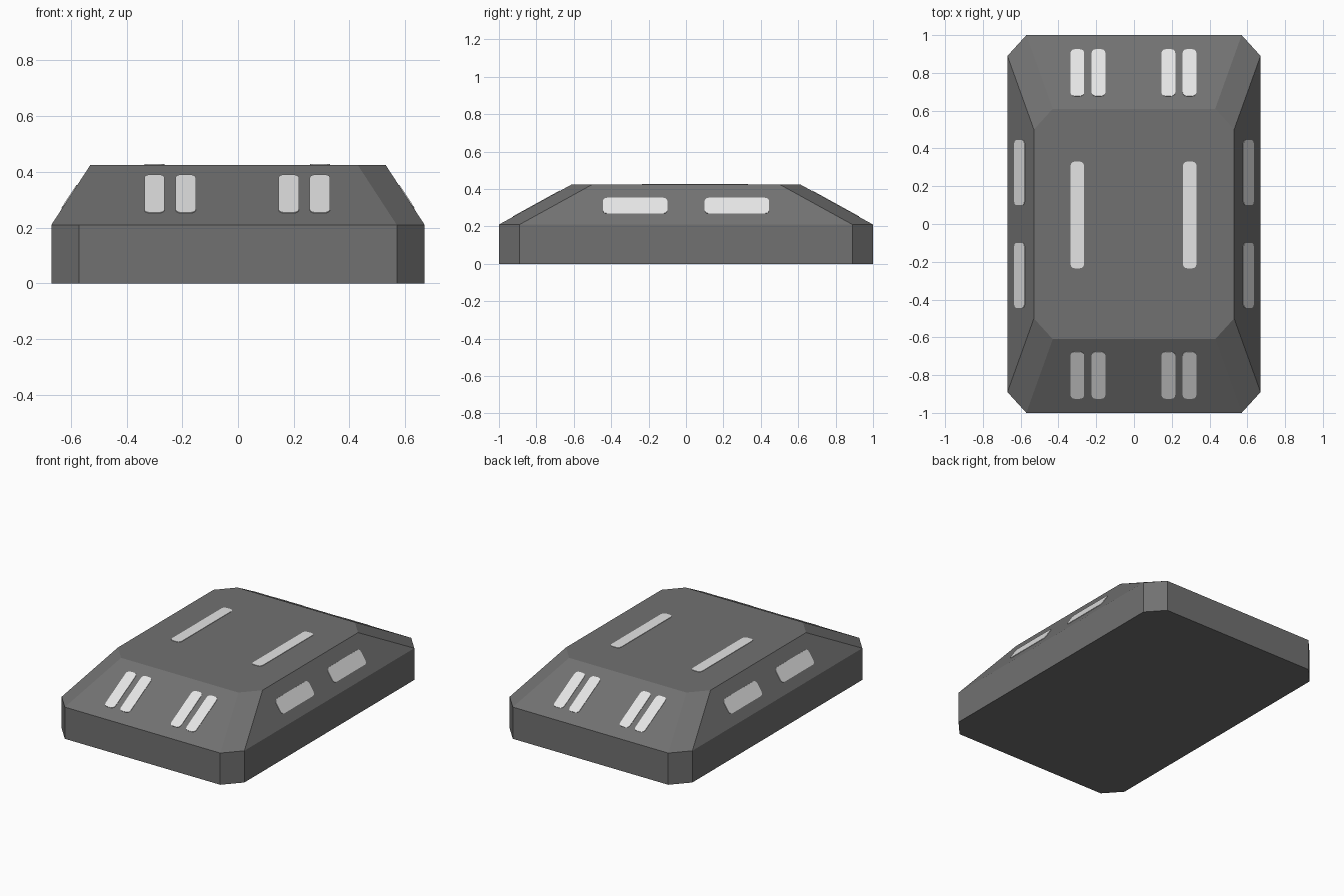
import bpy, bmesh, math
from mathutils import Vector

if "Cube" in bpy.data.objects:
    bpy.data.objects.remove(bpy.data.objects["Cube"])

def material(name, v):
    m = bpy.data.materials.new(name)
    m.diffuse_color = (v, v, v, 1)
    m.use_nodes = True
    m.node_tree.nodes["Principled BSDF"].inputs["Base Color"].default_value = m.diffuse_color
    return m

dark = material("dark grey", 0.165)
light = material("light grey", 0.78)

def make_object(name, bm, mat):
    bmesh.ops.recalc_face_normals(bm, faces=bm.faces)
    me = bpy.data.meshes.new(name)
    bm.to_mesh(me)
    bm.free()
    me.materials.append(mat)
    ob = bpy.data.objects.new(name, me)
    bpy.context.collection.objects.link(ob)
    return ob

def loft(rings):
    bm = bmesh.new()
    loops = [[bm.verts.new(p) for p in r] for r in rings]
    n = len(loops[0])
    for a, b in zip(loops, loops[1:]):
        for i in range(n):
            j = (i + 1) % n
            bm.faces.new((a[i], a[j], b[j], b[i]))
    bm.faces.new(loops[0][::-1])
    bm.faces.new(loops[-1])
    return bm

# Body: chamfered rectangle, straight walls and then a sloped upper half
def outline(x, y, cx, cy, z):
    q = [(x, y - cy), (x - cx, y)]
    pts = q + [(-a, b) for a, b in q[::-1]]
    pts += [(-a, -b) for a, b in pts]
    return [(a, b, z) for a, b in pts]

make_object("body", loft([outline(0.67, 1.0, 0.10, 0.11, 0),
                          outline(0.67, 1.0, 0.10, 0.11, 0.21),
                          outline(0.53, 0.61, 0.10, 0.11, 0.425)]), dark)

# Thin rounded plate lying on a face spanned by directions u and v
def plate(name, centre, u, v, width, height, r=0.022):
    c, u, v = Vector(centre), Vector(u).normalized(), Vector(v).normalized()
    n = u.cross(v)
    flat = []
    for k, (sx, sy) in enumerate([(1, 1), (-1, 1), (-1, -1), (1, -1)]):
        for s in range(4):
            a = math.pi / 2 * (k + s / 3)
            flat.append(u * (sx * (width / 2 - r) + r * math.cos(a)) +
                        v * (sy * (height / 2 - r) + r * math.sin(a)))
    make_object(name, loft([[c + p + n * d for p in flat] for d in (-0.003, 0.003)]), light)

# Paired strips on the front and back slopes
for end, s in (("front", -1), ("back", 1)):
    for i, x in enumerate((-0.3, -0.188, 0.182, 0.294)):
        plate(f"{end}_strip_{i + 1}", (x, s * 0.8, 0.32), (-s, 0, 0),
              (0, -s * 0.39, 0.215), 0.073, 0.283)

# Two strips on each side slope
for side, s in (("left", -1), ("right", 1)):
    for i, y in enumerate((-0.272, 0.272)):
        plate(f"{side}_strip_{i + 1}", (s * 0.605, y, 0.31), (0, s, 0),
              (-s * 0.14, 0, 0.215), 0.345, 0.1)

# Two long strips on the roof
for name, x in (("left", -0.3), ("right", 0.295)):
    plate(f"roof_strip_{name}", (x, 0.048, 0.425), (1, 0, 0), (0, 1, 0), 0.072, 0.565)
